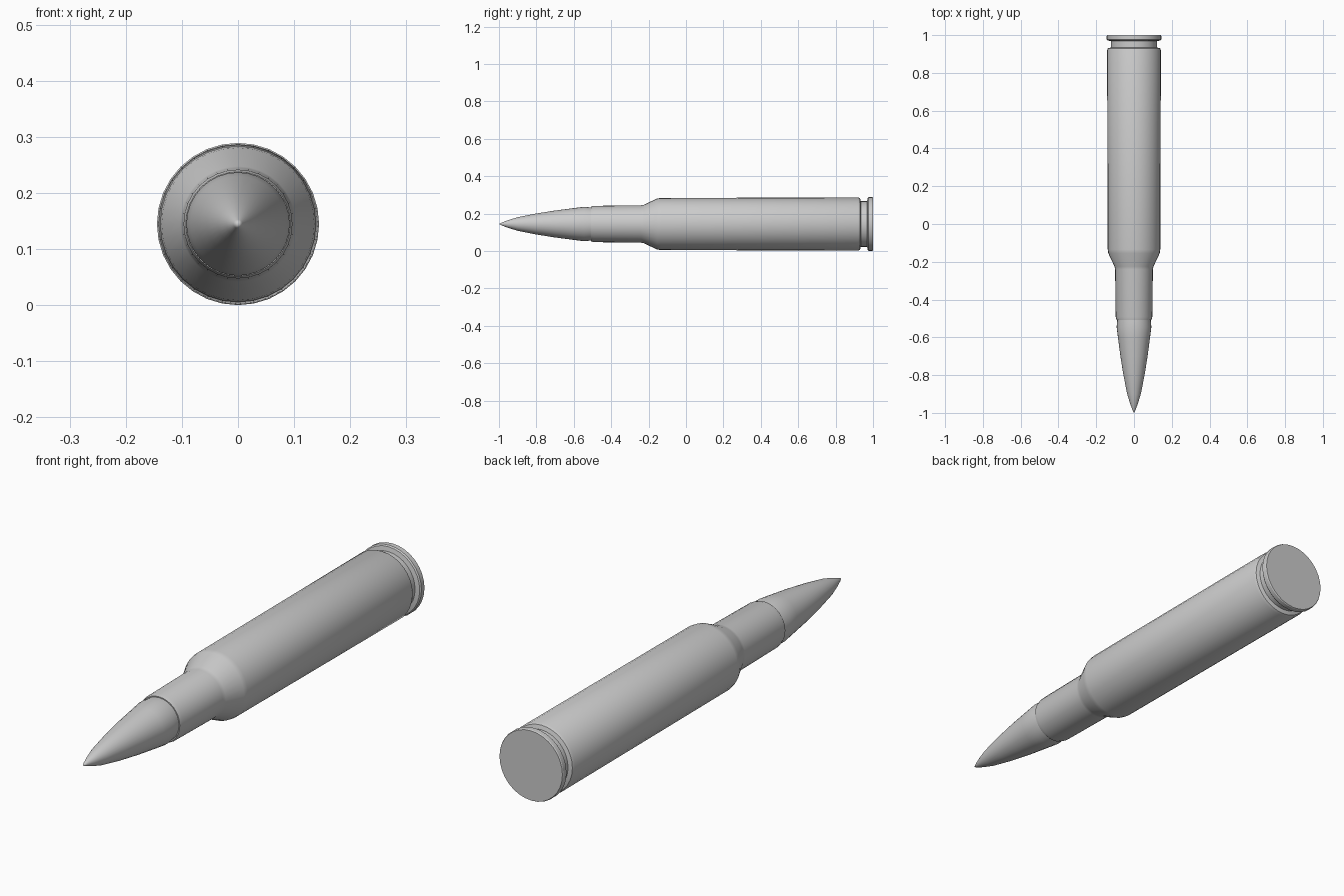
import bpy, bmesh, math

if "Cube" in bpy.data.objects:
    bpy.data.objects.remove(bpy.data.objects["Cube"])

CZ = 0.1445   # height of the long axis
SIDES = 32


def lathe(name, profile):
    """Spin (y, radius) points around the long axis; radius 0 closes to a point."""
    bm = bmesh.new()
    rings = []
    for y, r in profile:
        if r == 0:
            rings.append([bm.verts.new((0, y, CZ))])
        else:
            rings.append([bm.verts.new((r * math.cos(2 * math.pi * i / SIDES), y,
                                        CZ + r * math.sin(2 * math.pi * i / SIDES)))
                          for i in range(SIDES)])
    for a, b in zip(rings, rings[1:]):
        for i in range(SIDES):
            j = (i + 1) % SIDES
            if len(a) == 1:
                bm.faces.new((a[0], b[i], b[j]))
            elif len(b) == 1:
                bm.faces.new((a[i], a[j], b[0]))
            else:
                bm.faces.new((a[i], a[j], b[j], b[i]))
    for ring in (rings[0], rings[-1]):
        if len(ring) > 1:
            bm.faces.new(ring)
    bmesh.ops.recalc_face_normals(bm, faces=bm.faces)
    mesh = bpy.data.meshes.new(name)
    bm.to_mesh(mesh)
    bm.free()
    obj = bpy.data.objects.new(name, mesh)
    bpy.context.collection.objects.link(obj)
    bpy.ops.object.select_all(action='DESELECT')
    obj.select_set(True)
    bpy.context.view_layer.objects.active = obj
    bpy.ops.object.shade_smooth_by_angle(angle=math.radians(30))
    return obj


# Pointed tip with a shallow groove where it meets the neck
lathe("pointed_tip", [
    (-1.0, 0), (-0.985, 0.008), (-0.95, 0.021), (-0.9, 0.036), (-0.8, 0.056),
    (-0.7, 0.072), (-0.6, 0.085), (-0.545, 0.092), (-0.515, 0.089), (-0.48, 0.089)])

# Casing: mouth, neck, shoulder, body, extraction groove, rim
lathe("casing", [
    (-0.508, 0.088), (-0.508, 0.093), (-0.492, 0.097), (-0.24, 0.100),
    (-0.225, 0.103), (-0.155, 0.136), (-0.135, 0.139), (0.92, 0.1425),
    (0.93, 0.138), (0.935, 0.122), (0.968, 0.122), (0.972, 0.140),
    (0.977, 0.1445), (0.996, 0.1445), (1.0, 0.142)])
